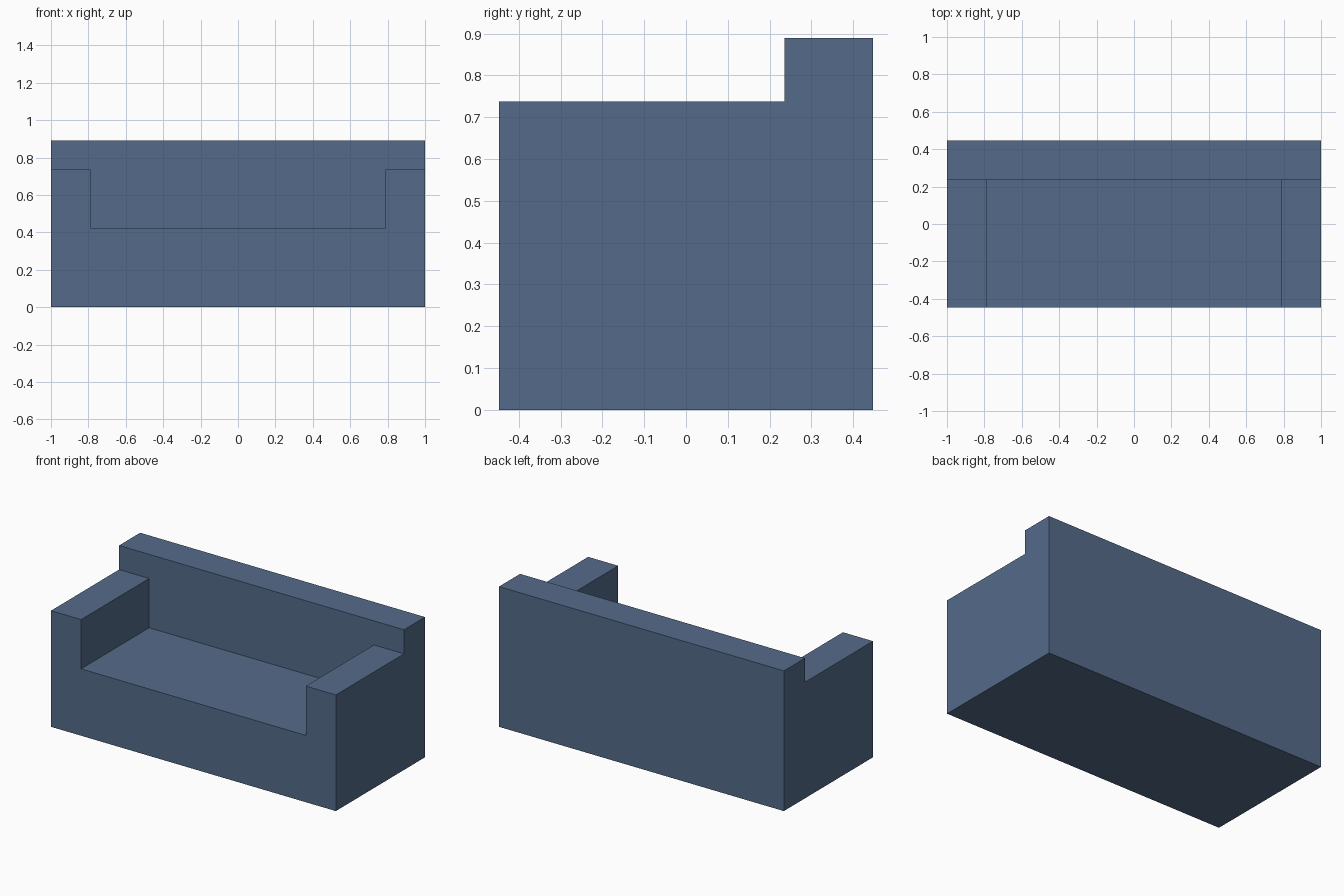
import bpy

cube = bpy.data.objects.get("Cube")
if cube:
    bpy.data.objects.remove(cube, do_unlink=True)

# Upholstery colour
fabric = bpy.data.materials.new("slate_blue_fabric")
fabric.use_nodes = True
colour = (0.09, 0.147, 0.255, 1)
fabric.diffuse_color = colour
fabric.node_tree.nodes["Principled BSDF"].inputs["Base Color"].default_value = colour

# Shared dimensions
HALF_W, HALF_D = 1.0, 0.447
SEAT_TOP, ARM_TOP, BACK_TOP = 0.424, 0.737, 0.89
THICK = 0.211


def block(name, x, y, z):
    """Box spanning the given (min, max) ranges."""
    spans = (x, y, z)
    bpy.ops.mesh.primitive_cube_add(size=1, location=[(a + b) / 2 for a, b in spans])
    ob = bpy.context.object
    ob.name = name
    ob.scale = [b - a for a, b in spans]
    bpy.ops.object.transform_apply(location=False, rotation=False, scale=True)
    ob.data.materials.append(fabric)
    return ob


# Seat base and backrest
block("seat_base", (-HALF_W, HALF_W), (-HALF_D, HALF_D), (0, SEAT_TOP))
block("backrest", (-HALF_W, HALF_W), (HALF_D - THICK, HALF_D), (SEAT_TOP, BACK_TOP))

# Armrests, butted against the backrest
for side, sign in (("left", 1), ("right", -1)):
    x = sorted((sign * HALF_W, sign * (HALF_W - THICK)))
    block(side + "_armrest", x, (-HALF_D, HALF_D - THICK), (SEAT_TOP, ARM_TOP))
